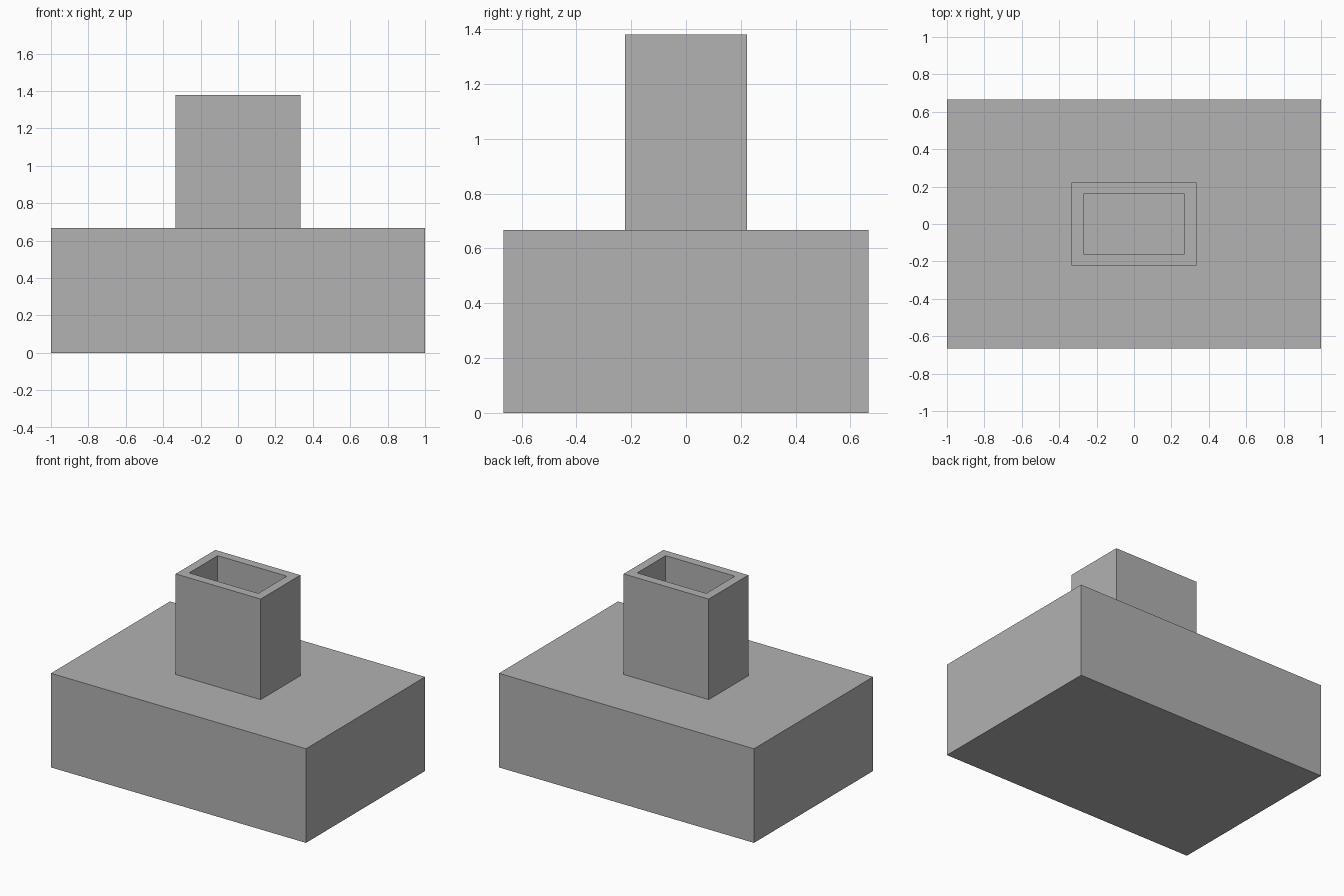
import bpy
import bmesh

if "Cube" in bpy.data.objects:
    bpy.data.objects.remove(bpy.data.objects["Cube"], do_unlink=True)

# Single plain grey
concrete = bpy.data.materials.new("concrete_grey")
concrete.use_nodes = True
grey = (0.445, 0.445, 0.445, 1.0)
concrete.diffuse_color = grey
concrete.node_tree.nodes["Principled BSDF"].inputs["Base Color"].default_value = grey

BASE_TOP = 0.667
NECK_TOP = 1.38
WALL = 0.088


def box(bm, width, depth, bottom, top):
    """Add a box centred on the z axis."""
    verts = bmesh.ops.create_cube(bm, size=1)["verts"]
    for v in verts:
        v.co.x *= width
        v.co.y *= depth
        v.co.z = top if v.co.z > 0 else bottom


def finish(bm, name):
    """Turn the mesh into a named, coloured object."""
    bmesh.ops.recalc_face_normals(bm, faces=bm.faces)
    mesh = bpy.data.meshes.new(name)
    bm.to_mesh(mesh)
    bm.free()
    mesh.materials.append(concrete)
    obj = bpy.data.objects.new(name, mesh)
    bpy.context.collection.objects.link(obj)
    return obj


# Wide block standing on the ground
bm = bmesh.new()
box(bm, 2.0, 1.333, 0, BASE_TOP)
finish(bm, "footing_base")

# Hollow neck: rim inset from the top, pocket sunk to the footing
bm = bmesh.new()
box(bm, 0.667, 0.444, BASE_TOP, NECK_TOP)
bm.normal_update()
top = max(bm.faces, key=lambda f: f.calc_center_median().z)
bottom = min(bm.faces, key=lambda f: f.calc_center_median().z)
bmesh.ops.inset_region(bm, faces=[top], thickness=WALL)
pocket = bmesh.ops.extrude_face_region(bm, geom=[top])["geom"]
for v in (g for g in pocket if isinstance(g, bmesh.types.BMVert)):
    v.co.z = BASE_TOP
# The footing closes the underside and forms the pocket floor
floor = [g for g in pocket if isinstance(g, bmesh.types.BMFace)]
doomed = [f for f in {top, bottom, *floor} if f.is_valid]
bmesh.ops.delete(bm, geom=doomed, context="FACES")
finish(bm, "socket_neck")
